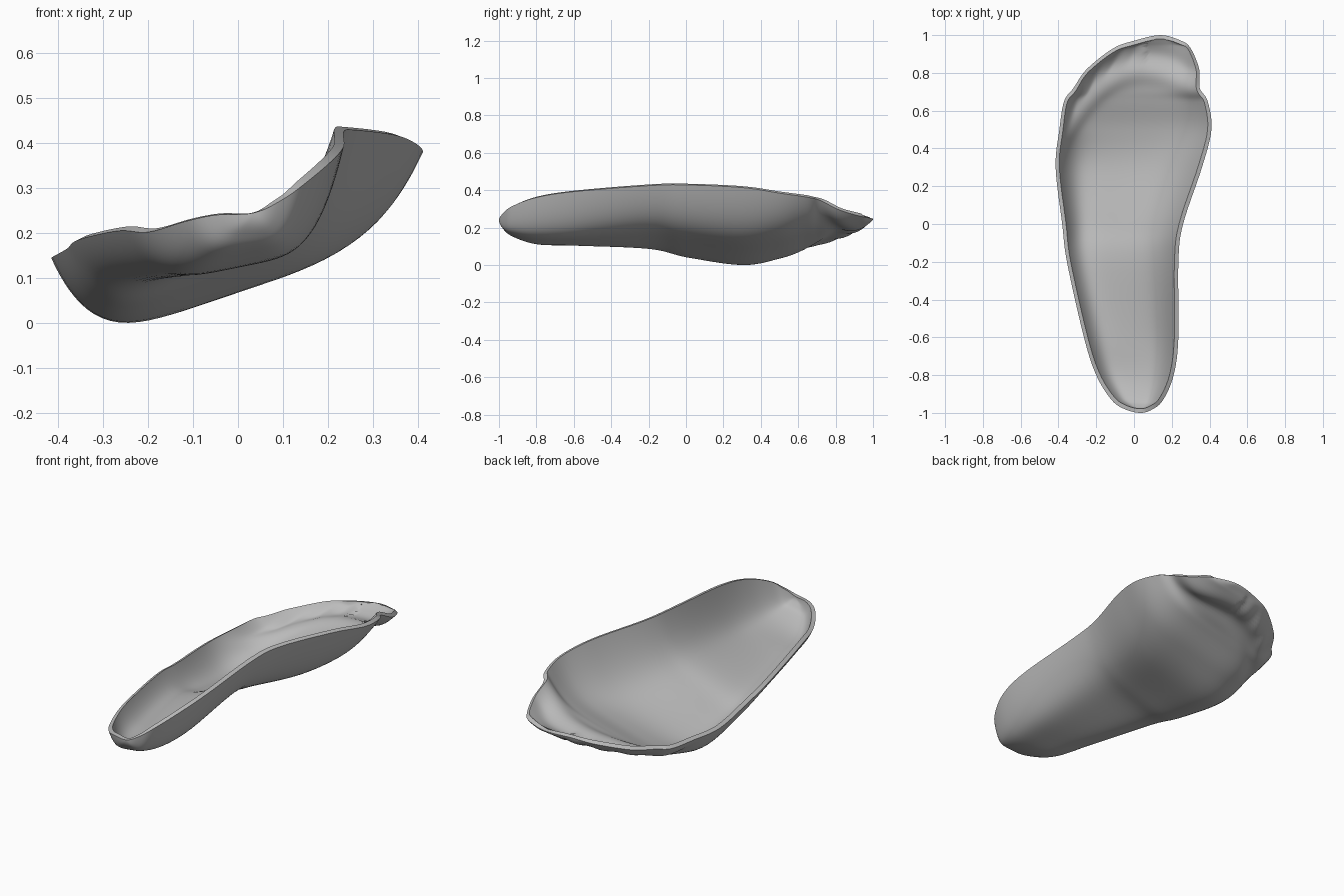
import bpy
import bmesh
from math import sin, cos, pi, exp

old = bpy.data.objects.get("Cube")
if old:
    bpy.data.objects.remove(old, do_unlink=True)

# Stations from heel to toe: y, outer x, inner x, outer rim z, inner rim z, bowl depth
STATIONS = [
    (-1.0, .035, .035, .25, .25, 0),
    (-.98, -.05, .1, .245, .28, .06),
    (-.93, -.12, .155, .23, .32, .11),
    (-.8, -.2, .21, .207, .367, .155),
    (-.6, -.265, .235, .21, .398, .175),
    (-.2, -.355, .235, .19, .43, .17),
    (0, -.38, .26, .17, .434, .195),
    (.3, -.415, .36, .15, .42, .22),
    (.5, -.395, .41, .155, .39, .18),
    (.65, -.37, .39, .16, .368, .125),
    (.72, -.32, .348, .17, .35, .1),
    (.82, -.25, .345, .185, .3, .06),
    (.93, -.11, .3, .22, .267, .03),
    (.97, 0, .25, .24, .26, .02),
    (1.0, .14, .14, .252, .252, 0),
]
STEPS = 6
COLS = 48
THICKNESS = .022


def mirrored(s):
    """Phantom station past a tip, so the outline closes in a round end."""
    return (s[0], s[2], s[1], s[4], s[3], -s[5])


def spline(a, b, c, d, t):
    return .5 * (2 * b + (c - a) * t + (2 * a - 5 * b + 4 * c - d) * t ** 2
                 + (3 * b - a - 3 * c + d) * t ** 3)


def smooth_rows(stations):
    pts = [mirrored(stations[1])] + stations + [mirrored(stations[-2])]
    rows = []
    for i in range(len(stations) - 1):
        for k in range(STEPS):
            rows.append([spline(*vals, k / STEPS) for vals in zip(*pts[i:i + 4])])
    return rows + [list(stations[-1])]


def toe_relief(x, y):
    """Ridge behind the toes and a row of shallow toe pads in front of it."""
    bend = 2 if x < .04 else 1
    ahead = y - (.8 - bend * (x - .04) ** 2)
    ridge = .018 * exp(-(ahead / .05) ** 2)
    toes = 1 if x > .06 else .65 + .35 * cos(2 * pi * x / .11)
    pad = .016 * toes * exp(-((ahead - .11) / .06) ** 2)
    return ridge - pad


def section_point(row, t):
    y, xl, xr, zl, zr, depth = row
    u = (t + 1) / 2
    x = xl + (xr - xl) * u
    lean = min(max(-.4 * y, 0), .25)
    bowl = depth * (1 + lean * t) * (1 - abs(t) ** 4.5)
    z = zl + (zr - zl) * u - bowl
    if y > .3:
        z += toe_relief(x, y) * (1 - t ** 4)
    return (x, y, z)


# Foot-shaped bowl surface
bm = bmesh.new()
grid = []
for row in smooth_rows(STATIONS):
    grid.append([bm.verts.new(section_point(row, sin(pi * (j / COLS - .5))))
                 for j in range(COLS + 1)])
for near, far in zip(grid, grid[1:]):
    for j in range(COLS):
        bm.faces.new((near[j], far[j], far[j + 1], near[j + 1]))
bmesh.ops.remove_doubles(bm, verts=bm.verts, dist=.0005)
lowest = min(v.co.z for v in bm.verts)
bmesh.ops.translate(bm, verts=bm.verts, vec=(0, 0, -lowest))

mesh = bpy.data.meshes.new("insole_shell")
bm.to_mesh(mesh)
bm.free()
shell = bpy.data.objects.new("insole_shell", mesh)
bpy.context.collection.objects.link(shell)

# Grey material
grey = bpy.data.materials.new("plain grey")
grey.use_nodes = True
colour = (.5, .5, .5, 1)
grey.diffuse_color = colour
grey.node_tree.nodes["Principled BSDF"].inputs["Base Color"].default_value = colour
mesh.materials.append(grey)

# Thin wall, growing inwards from the underside
wall = shell.modifiers.new("wall", 'SOLIDIFY')
wall.thickness = THICKNESS
wall.offset = -1

bpy.ops.object.select_all(action='DESELECT')
shell.select_set(True)
bpy.context.view_layer.objects.active = shell
bpy.ops.object.modifier_apply(modifier=wall.name)
bpy.ops.object.shade_smooth_by_angle(angle=pi / 4)
